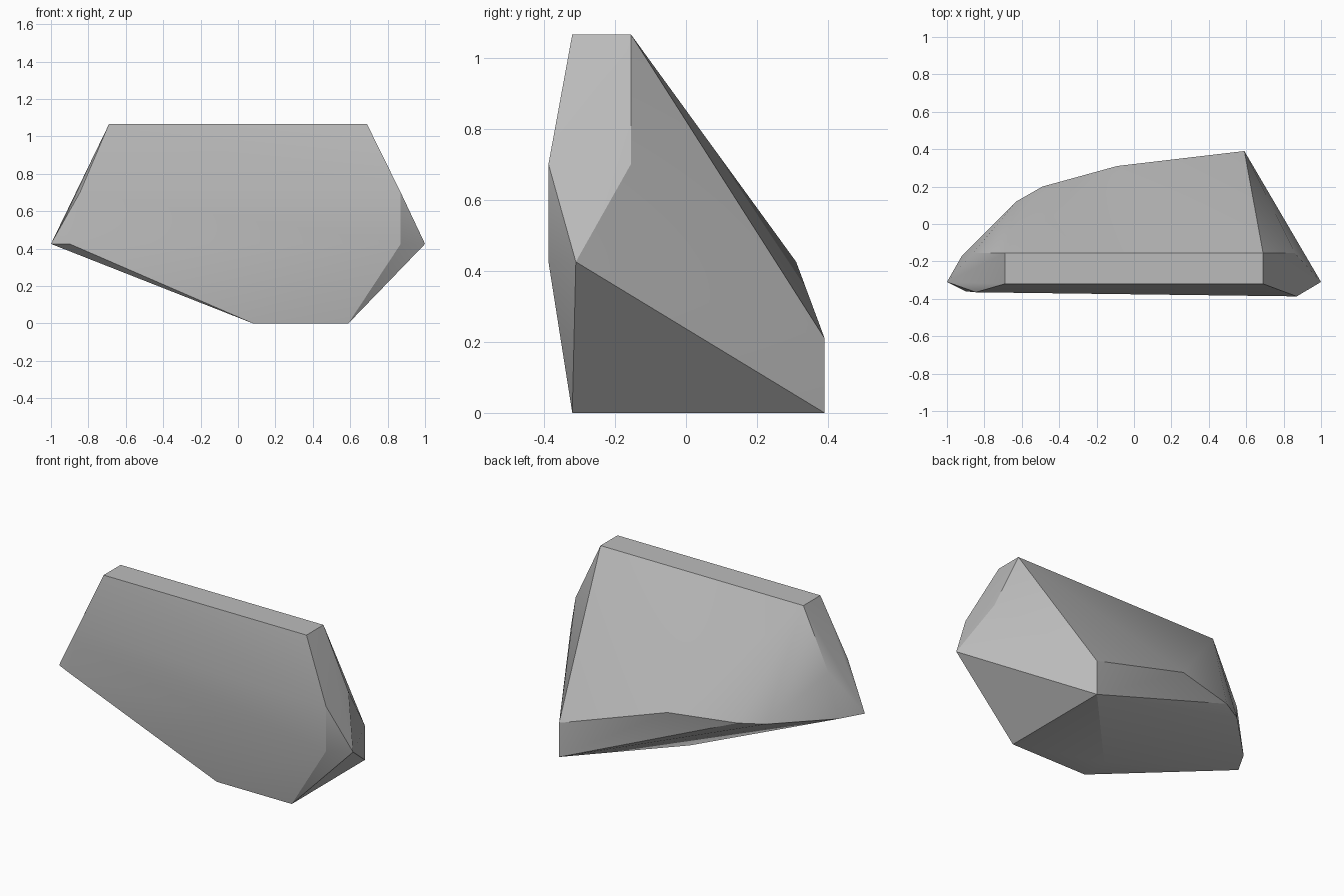
import bpy
import bmesh
import math

default_cube = bpy.data.objects.get("Cube")
if default_cube:
    bpy.data.objects.remove(default_cube, do_unlink=True)


def make_material(name, colour):
    material = bpy.data.materials.new(name)
    material.use_nodes = True
    material.diffuse_color = colour
    shader = material.node_tree.nodes["Principled BSDF"]
    shader.inputs["Base Color"].default_value = colour
    shader.inputs["Roughness"].default_value = 0.9
    return material


def make_hull(name, rings, material):
    """Wrap a convex skin around horizontal rings of (height, outline)."""
    bm = bmesh.new()
    for height, outline in rings:
        for x, y in outline:
            bm.verts.new((x, y, height))
    result = bmesh.ops.convex_hull(bm, input=bm.verts[:])
    spare = {v for v in result["geom_interior"] + result["geom_unused"]
             if isinstance(v, bmesh.types.BMVert)}
    bmesh.ops.delete(bm, geom=list(spare), context="VERTS")
    bmesh.ops.dissolve_limit(bm, angle_limit=math.radians(1),
                             verts=bm.verts[:], edges=bm.edges[:])
    bmesh.ops.recalc_face_normals(bm, faces=bm.faces[:])
    mesh = bpy.data.meshes.new(name)
    bm.to_mesh(mesh)
    bm.free()
    mesh.materials.append(material)
    obj = bpy.data.objects.new(name, mesh)
    bpy.context.collection.objects.link(obj)
    return obj


FRONT, RIDGE, BACK = -0.32, -0.155, 0.39

# flat crown, narrow from front to back
crown = [(side * 0.69, y) for side in (-1, 1) for y in (FRONT, RIDGE)]

# shoulders below the crown
shoulders = [(-0.845, -0.365), (-0.86, RIDGE), (0.87, -0.387), (0.86, RIDGE)]

# widest outline, rounded at the back of one side
waist = [(-1, -0.31), (-0.9, -0.36), (0.87, -0.387), (1, -0.31),
         (-0.09, 0.31), (-0.49, 0.2), (-0.63, 0.12), (-0.92, -0.17)]

# heel at the back, and the small foot the rock stands on
heel = [(0.59, BACK)]
foot = [(0.08, FRONT), (0.08, RIDGE), (0.59, FRONT), (0.59, BACK)]

stone = make_material("stone_grey", (0.5, 0.5, 0.5, 1))
rock = make_hull("rock", [(1.065, crown), (0.7, shoulders), (0.425, waist),
                          (0.21, heel), (0, foot)], stone)

# soft facets with crisp main edges
bpy.ops.object.select_all(action="DESELECT")
rock.select_set(True)
bpy.context.view_layer.objects.active = rock
bpy.ops.object.shade_smooth_by_angle(angle=math.radians(30))
